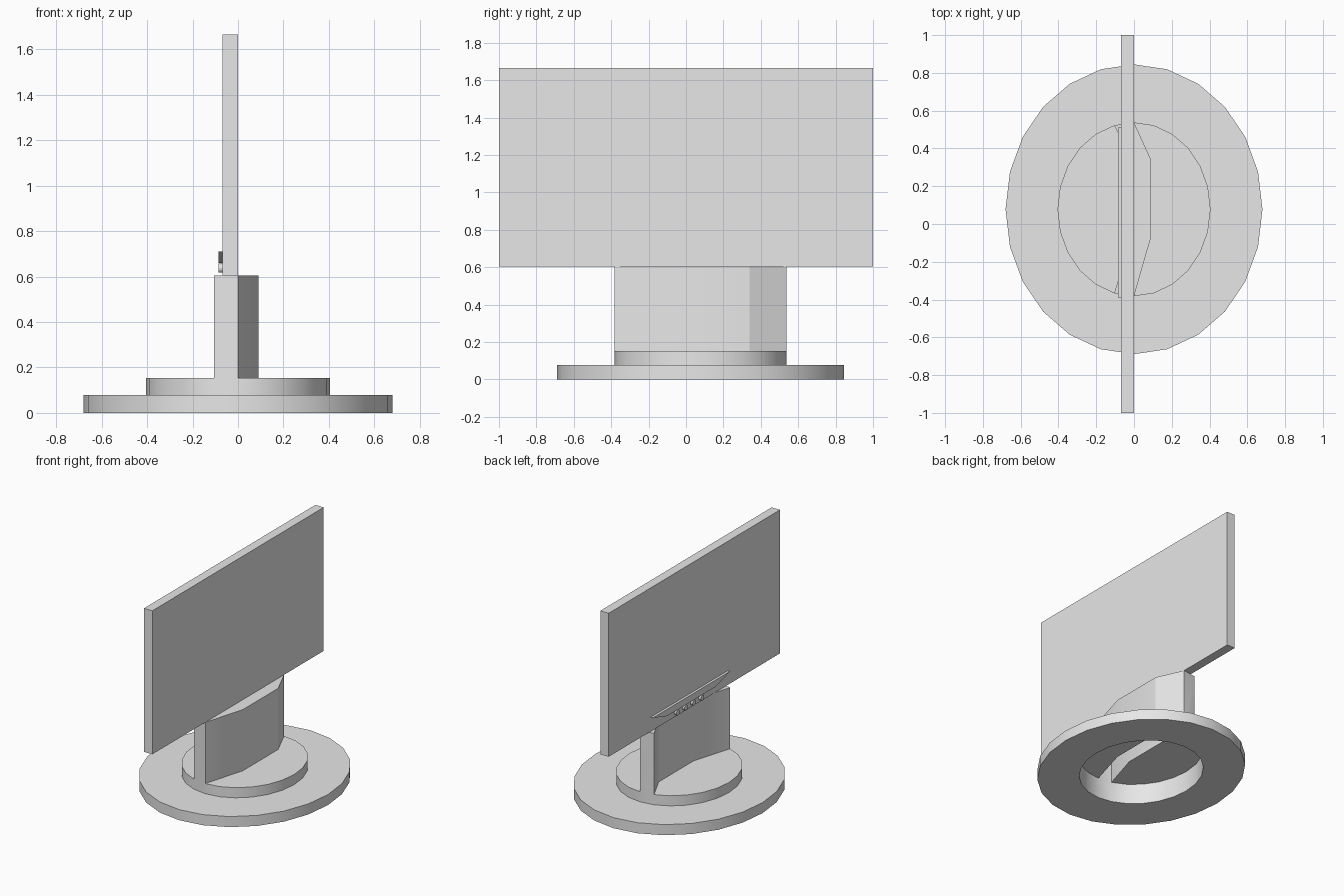
import bpy, bmesh, math
from mathutils import Matrix

cube = bpy.data.objects.get("Cube")
if cube:
    bpy.data.objects.remove(cube, do_unlink=True)

grey = bpy.data.materials.new("light_grey")
grey.use_nodes = True
grey.diffuse_color = (0.8, 0.8, 0.8, 1)
grey.node_tree.nodes["Principled BSDF"].inputs["Base Color"].default_value = (0.8, 0.8, 0.8, 1)

CY = 0.078      # centre of the foot in y
SIDES = 24


def finish(name, bm, recalc=True):
    if recalc:
        bmesh.ops.recalc_face_normals(bm, faces=bm.faces)
    me = bpy.data.meshes.new(name)
    bm.to_mesh(me)
    bm.free()
    me.materials.append(grey)
    ob = bpy.data.objects.new(name, me)
    bpy.context.collection.objects.link(ob)
    bpy.ops.object.select_all(action='DESELECT')
    ob.select_set(True)
    bpy.context.view_layer.objects.active = ob
    bpy.ops.object.shade_smooth_by_angle(angle=math.radians(20))
    return ob


def ellipse(bm, rx, ry, z):
    return [bm.verts.new((rx * math.cos(a), CY + ry * math.sin(a), z))
            for a in (math.tau * k / SIDES for k in range(SIDES))]


def bridge(bm, a, b):
    n = len(a)
    for i in range(n):
        j = (i + 1) % n
        bm.faces.new((a[i], a[j], b[j], b[i]))


def prism(name, outline, x0, x1):
    """Extrude a (y, z) outline from x0 to x1."""
    bm = bmesh.new()
    a = [bm.verts.new((x0, y, z)) for y, z in outline]
    b = [bm.verts.new((x1, y, z)) for y, z in outline]
    bridge(bm, a, b)
    bm.faces.new(a)
    bm.faces.new(b[::-1])
    return finish(name, bm)


# Stand: hollow stepped foot and bowed neck, open underneath
bm = bmesh.new()
rings = [ellipse(bm, *r) for r in ((0.405, 0.46, 0), (0.68, 0.767, 0),
                                   (0.68, 0.767, 0.078), (0.405, 0.46, 0.078),
                                   (0.405, 0.46, 0.153))]
for low, high in zip(rings, rings[1:]):
    bridge(bm, low, high)
top = rings[-1]
# Inner wall of the foot below the step
lip = ellipse(bm, 0.404, 0.459, 0)
lip_top = ellipse(bm, 0.404, 0.459, 0.153)
for a, b in zip(lip + lip_top, rings[0] + top):
    a.co = b.co
bridge(bm, lip_top, lip)
bmesh.ops.delete(bm, geom=lip_top, context='VERTS')

# Neck footprint splits the upper step into two lids
outer = [bm.verts.new((0.09, y, 0.153)) for y in (0.34, -0.07)]
inner = [bm.verts.new((-0.015, y, 0.153)) for y in (-0.07, 0.34)]
bm.faces.new(top[18:] + top[:7] + outer)
bm.faces.new(top[7:18] + inner)
base = [top[6]] + outer + [top[18], top[17]] + inner + [top[7]]
crown = [bm.verts.new((v.co.x, v.co.y, 0.605)) for v in base]
bridge(bm, base[::-1], crown[::-1])
bm.faces.new(crown[::-1])
wall = ellipse(bm, 0.405, 0.46, 0.078)
bridge(bm, lip, wall)
bmesh.ops.delete(bm, geom=[v for v in bm.verts if not v.link_faces], context='VERTS')
bmesh.ops.remove_doubles(bm, verts=bm.verts, dist=0.0001)
finish("stand", bm)

# Screen panel
prism("screen_panel", [(-1, 0.605), (1, 0.605), (1, 1.665), (-1, 1.665)], -0.068, 0)

# Tapered control strip on the screen side
prism("control_strip", [(-0.39, 0.71), (0.51, 0.71), (0.345, 0.66), (-0.225, 0.66)],
      -0.086, -0.068)

# Row of four round buttons under the strip
for i in range(4):
    bm = bmesh.new()
    bmesh.ops.create_cone(bm, cap_ends=True, segments=16, radius1=0.02, radius2=0.02, depth=0.018,
                          matrix=Matrix.Translation((-0.077, 0.215 - 0.095 * i, 0.637))
                          @ Matrix.Rotation(math.pi / 2, 4, 'Y'))
    finish(f"button_{i + 1}", bm)
